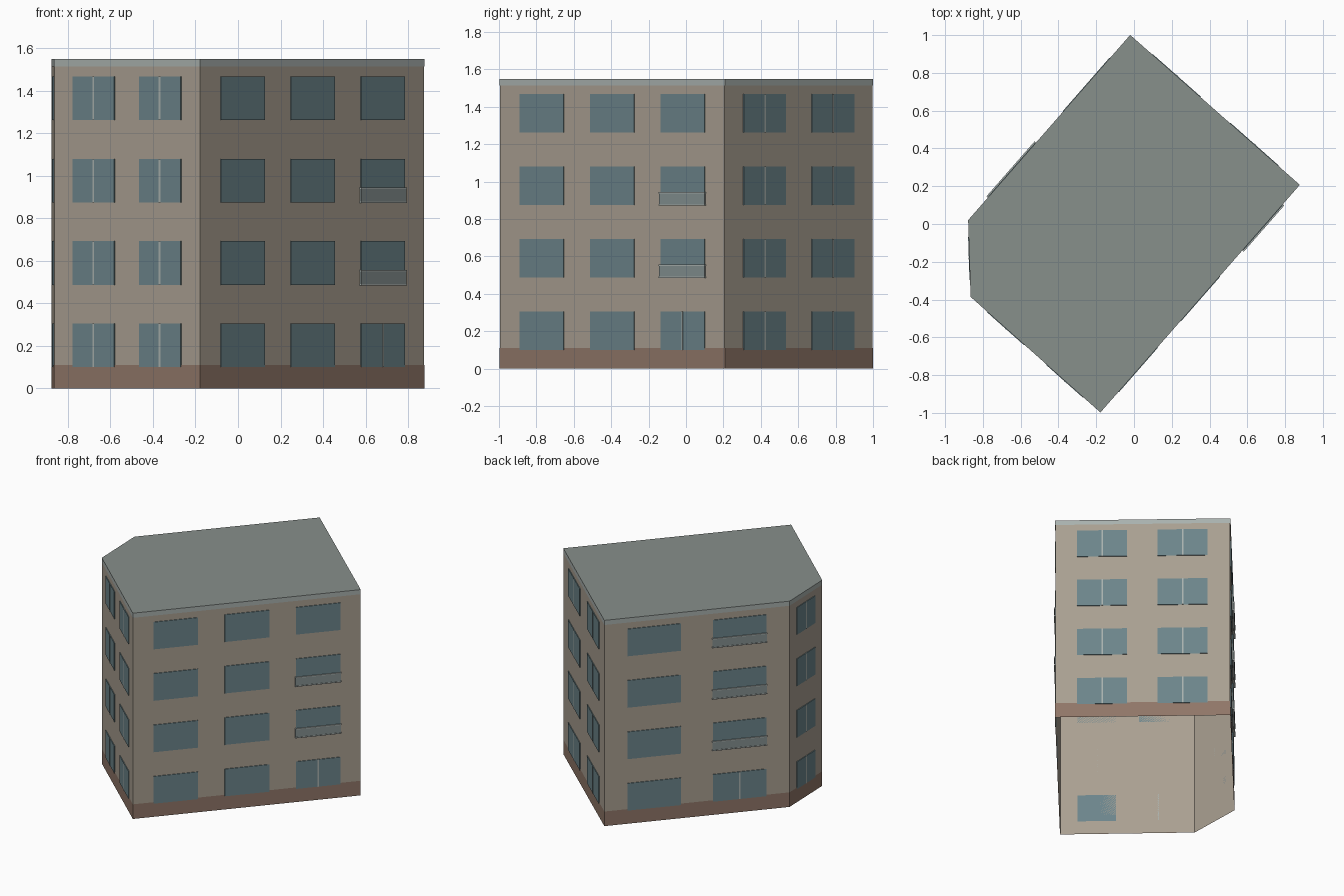
import bpy, bmesh
from mathutils import Vector, Matrix

if "Cube" in bpy.data.objects:
    bpy.data.objects.remove(bpy.data.objects["Cube"])

HEIGHT, FLOORS = 1.55, 4
STOREY = HEIGHT / FLOORS
# footprint corners, counter-clockwise seen from above
PLAN = [Vector(p) for p in [(-0.178, -0.995), (0.875, 0.207), (-0.02, 0.998),
                            (-0.876, 0.02), (-0.863, -0.385)]]


def material(name, rgb):
    m = bpy.data.materials.new(name)
    m.diffuse_color = [(c / 255) ** 2.2 for c in rgb] + [1]
    m.use_nodes = True
    m.node_tree.nodes["Principled BSDF"].inputs["Base Color"].default_value = m.diffuse_color
    return m


WALL = material("wall", (168, 158, 144))
PLINTH = material("plinth", (143, 118, 104))
ROOF = material("roof", (134, 142, 138))
TRIM = material("trim", (168, 176, 173))
GLASS = material("glass", (108, 132, 138))
PANEL = material("panel", (132, 144, 144))


def make_object(name, bm, mat):
    mesh = bpy.data.meshes.new(name)
    bm.to_mesh(mesh)
    bm.free()
    mesh.materials.append(mat)
    obj = bpy.data.objects.new(name, mesh)
    bpy.context.collection.objects.link(obj)


def frame(i):
    """Start corner, direction, outward normal and length of wall i."""
    a, b = PLAN[i], PLAN[(i + 1) % len(PLAN)]
    d = (b - a).normalized()
    return a, d, Vector((d.y, -d.x)), (b - a).length


def offset_plan(dist):
    pts = []
    for i, p in enumerate(PLAN):
        n0, n1 = frame(i - 1 if i else len(PLAN) - 1)[2], frame(i)[2]
        pts.append(p + (n0 + n1) * dist / (1 + n0.dot(n1)))
    return pts


def band(name, z0, z1, dist, mat):
    """Open ring of wall faces following the footprint."""
    bm = bmesh.new()
    pts = offset_plan(dist)
    lo = [bm.verts.new((p.x, p.y, z0)) for p in pts]
    hi = [bm.verts.new((p.x, p.y, z1)) for p in pts]
    for i in range(len(pts)):
        j = (i + 1) % len(pts)
        bm.faces.new((lo[i], lo[j], hi[j], hi[i]))
    make_object(name, bm, mat)


# Shell (open underneath), plinth and roof edge
band("walls", 0, HEIGHT, 0, WALL)
band("plinth", 0, 0.11, 0.002, PLINTH)
band("roof_edge", HEIGHT - 0.035, HEIGHT, 0.002, TRIM)

# Flat roof
bm = bmesh.new()
bm.faces.new([bm.verts.new((p.x, p.y, HEIGHT)) for p in offset_plan(0.002)])
make_object("roof", bm, ROOF)

# Facade parts are collected per kind as boxes lying on a wall
parts = {k: bmesh.new() for k in ("windows", "mullions", "balcony_panels", "balcony_rails")}


def wall_box(part, wall, u, width, z0, z1, depth):
    a, d, n, length = frame(wall)
    c = a + d * u * length + n * depth / 2
    rot = Matrix((d.to_3d(), n.to_3d(), (0, 0, 1))).transposed().to_4x4()
    m = Matrix.Translation((c.x, c.y, (z0 + z1) / 2)) @ rot @ Matrix.Diagonal((width, depth, z1 - z0, 1))
    bmesh.ops.create_cube(parts[part], size=1, matrix=m)


# wall: (window centres, width fraction, split columns, balcony column, balcony floors)
FACADES = {
    0: ((0.188, 0.501, 0.814), 0.196, (), 2, (1, 2)),
    1: ((0.268, 0.728), 0.286, (0, 1), None, ()),
    2: ((0.268, 0.730), 0.288, (), 1, (1, 2, 3)),
    3: ((0.5,), 0.56, (0,), None, ()),
    4: ((0.272, 0.728), 0.286, (0, 1), None, ()),
}
for wall, (centres, frac, split, bal_col, bal_floors) in FACADES.items():
    w = frac * frame(wall)[3]
    for col, u in enumerate(centres):
        for floor in range(FLOORS):
            z = 0.1 + floor * STOREY
            wall_box("windows", wall, u, w, z, z + 0.205, 0.005)
            # split windows, and the ground-floor door below the balconies
            if col in split or (col == bal_col and floor == 0):
                wall_box("mullions", wall, u, 0.01, z, z + 0.205, 0.007)
            # shallow balcony: panel between two rails
            if col == bal_col and floor in bal_floors:
                wall_box("balcony_panels", wall, u, w + 0.008, z - 0.001, z + 0.066, 0.009)
                for zr in (z - 0.003, z + 0.062):
                    wall_box("balcony_rails", wall, u, w + 0.012, zr, zr + 0.007, 0.012)

for kind, mat in (("windows", GLASS), ("mullions", TRIM),
                  ("balcony_panels", PANEL), ("balcony_rails", TRIM)):
    make_object(kind, parts[kind], mat)
